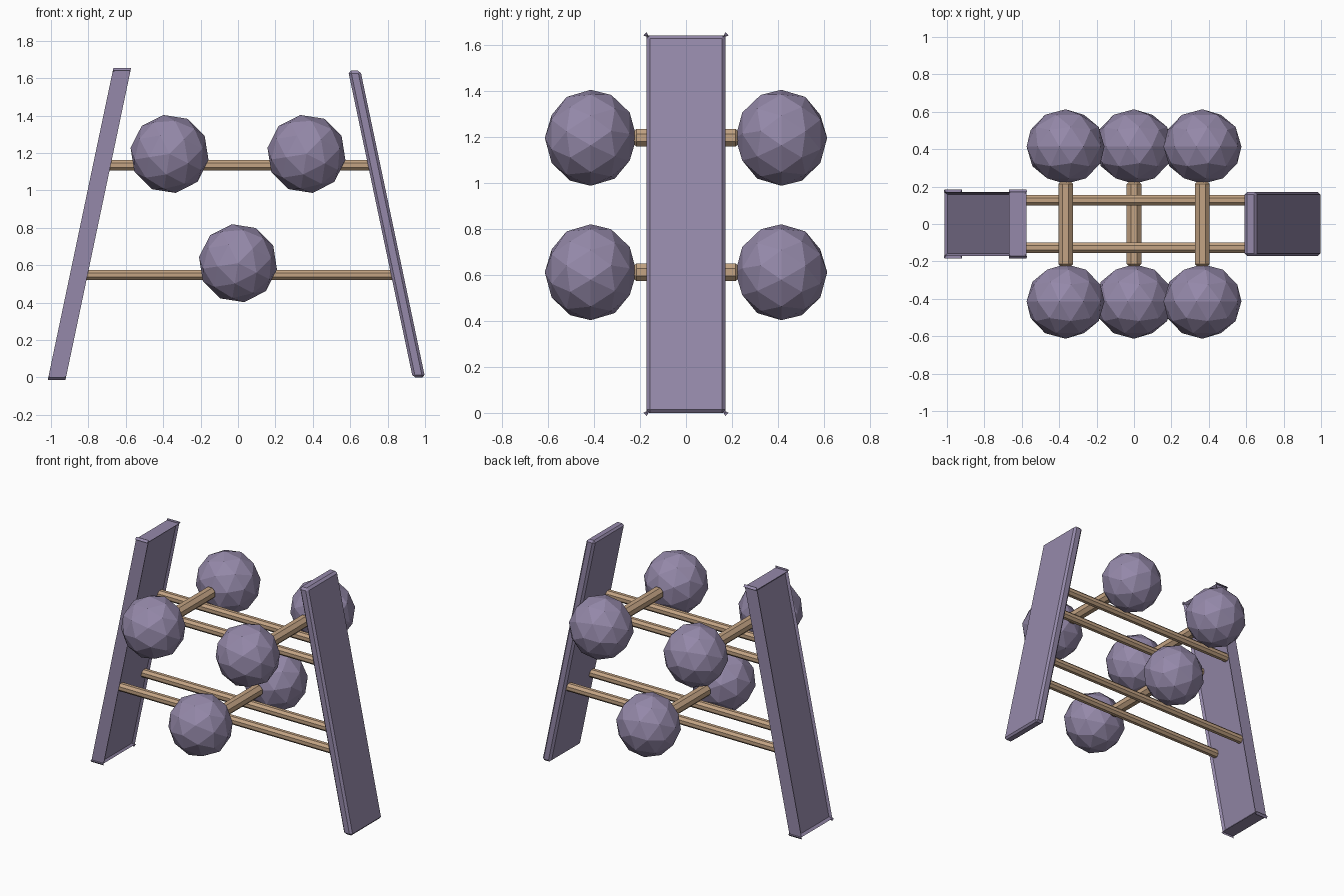
import bpy, bmesh, math
from mathutils import Matrix, Vector

if "Cube" in bpy.data.objects:
    bpy.data.objects.remove(bpy.data.objects["Cube"])


def material(name, rgb):
    m = bpy.data.materials.new(name)
    m.diffuse_color = (*rgb, 1)
    m.use_nodes = True
    m.node_tree.nodes["Principled BSDF"].inputs["Base Color"].default_value = m.diffuse_color
    return m


PURPLE = material("dusty_purple", (0.30, 0.25, 0.40))
TAN = material("tan_wood", (0.55, 0.37, 0.23))


def finish(bm, name, mat):
    bmesh.ops.recalc_face_normals(bm, faces=bm.faces)
    me = bpy.data.meshes.new(name)
    bm.to_mesh(me)
    bm.free()
    me.materials.append(mat)
    ob = bpy.data.objects.new(name, me)
    bpy.context.collection.objects.link(ob)
    return ob


def rod(name, center, axis, radius, length, end_bevel=0.0):
    """Octagonal rod with flats facing the main axes."""
    bm = bmesh.new()
    bmesh.ops.create_cone(bm, cap_ends=True, segments=8, radius1=radius,
                          radius2=radius, depth=length,
                          matrix=Matrix.Rotation(math.radians(22.5), 4, 'Z'))
    if end_bevel:
        edges = [e for e in bm.edges
                 if abs(e.verts[0].co.z - e.verts[1].co.z) < 1e-4]
        bmesh.ops.bevel(bm, geom=edges, offset=end_bevel, segments=1,
                        affect='EDGES', profile=0.5)
    turn = (Matrix.Rotation(math.pi / 2, 4, 'Y') if axis == 'x'
            else Matrix.Rotation(math.pi / 2, 4, 'X'))
    bm.transform(Matrix.Translation(center) @ turn)
    return finish(bm, name, TAN)


# Leaning side panels
def panel_x(z):
    return 0.967 - 0.345 * z / 1.64


for side, sx in (("left", -1), ("right", 1)):
    bm = bmesh.new()
    bmesh.ops.create_cube(bm, size=1)
    for v in bm.verts:
        z = (v.co.z + 0.5) * 1.64
        v.co = Vector((sx * (panel_x(z) + v.co.x * 0.066), v.co.y * 0.342, z))
    bmesh.ops.bevel(bm, geom=bm.edges[:], offset=0.014, segments=1,
                    affect='EDGES', profile=0.5)
    finish(bm, side + "_panel", PURPLE)

# Paired shelf bars
for level, z in (("lower", 0.548), ("upper", 1.134)):
    for place, y in (("front", -0.127), ("back", 0.127)):
        rod(f"{level}_{place}_bar", (0, y, z), 'x', 0.03, 2 * panel_x(z), 0)

# Dumbbells: handle and two faceted weights
for name, x, z in (("lower", 0, 0.611), ("upper_left", -0.366, 1.195),
                   ("upper_right", 0.366, 1.195)):
    rod(name + "_handle", (x, 0, z), 'y', 0.042, 0.45, 0.01)
    for place, sy in (("front", -1), ("back", 1)):
        bm = bmesh.new()
        bmesh.ops.create_icosphere(bm, subdivisions=2, radius=0.211)
        bm.transform(Matrix.Translation((x, sy * 0.414, z))
                     @ Matrix.Diagonal((1, sy * 0.945, 1, 1))
                     @ Matrix.Rotation(math.pi / 2, 4, 'X')
                     @ Matrix.Rotation(math.radians(9), 4, 'Z'))
        finish(bm, f"{name}_{place}_weight", PURPLE)
